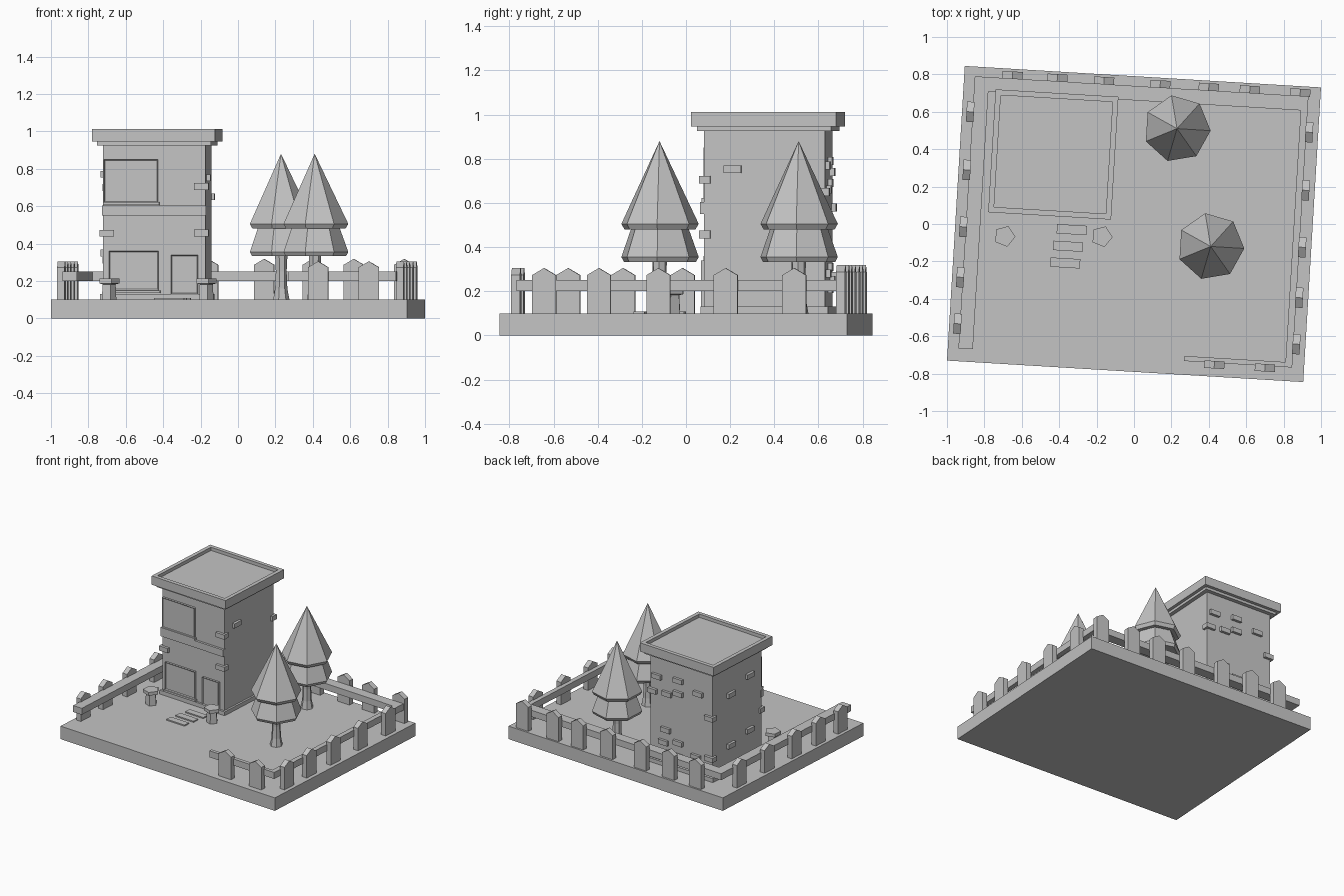
import bpy, bmesh, math
from mathutils import Matrix, Vector

cube = bpy.data.objects.get("Cube")
if cube:
    bpy.data.objects.remove(cube, do_unlink=True)

grey = bpy.data.materials.new("light_grey")
grey.use_nodes = True
grey.diffuse_color = (0.55, 0.55, 0.55, 1)
grey.node_tree.nodes["Principled BSDF"].inputs["Base Color"].default_value = (0.55, 0.55, 0.55, 1)

# The whole plot is turned slightly about the vertical axis
TURN = Matrix.Rotation(math.radians(-3.45), 4, 'Z')


def finish(name, bm):
    bmesh.ops.recalc_face_normals(bm, faces=bm.faces)
    bm.transform(TURN)
    mesh = bpy.data.meshes.new(name)
    bm.to_mesh(mesh)
    bm.free()
    mesh.materials.append(grey)
    obj = bpy.data.objects.new(name, mesh)
    bpy.context.collection.objects.link(obj)
    return obj


def add_box(bm, x0, x1, y0, y1, z0, z1):
    m = Matrix.Translation(((x0 + x1) / 2, (y0 + y1) / 2, (z0 + z1) / 2))
    m = m @ Matrix.Diagonal((x1 - x0, y1 - y0, z1 - z0, 1))
    return bmesh.ops.create_cube(bm, size=1, matrix=m)["verts"]


def box(name, *bounds):
    bm = bmesh.new()
    add_box(bm, *bounds)
    return finish(name, bm)


def block(name, cx, cy, half, z0, z1):
    return box(name, cx - half, cx + half, cy - half, cy + half, z0, z1)


def lathe(name, x, y, profile, sides):
    """Faceted solid from (radius, height) rings, with capped ends."""
    bm = bmesh.new()
    rings = []
    for r, z in profile:
        ring = []
        for i in range(sides):
            a = math.tau * i / sides
            ring.append(bm.verts.new((x + r * math.cos(a), y + r * math.sin(a), z)))
        rings.append(ring)
    for low, high in zip(rings, rings[1:]):
        for i in range(sides):
            j = (i + 1) % sides
            bm.faces.new((low[i], low[j], high[j], high[i]))
    bm.faces.new(rings[0])
    bm.faces.new(rings[-1])
    bmesh.ops.remove_doubles(bm, verts=bm.verts, dist=0.0001)
    return finish(name, bm)


# Ground slab
GROUND = 0.1
box("ground_slab", -0.954, 0.954, -0.789, 0.789, 0, GROUND)

# Tower body, plinth and cornice
TX, TY, HALF = -0.453, 0.345, 0.275
LEFT, RIGHT = TX - HALF, TX + HALF
FRONT, BACK = TY - HALF, TY + HALF
block("tower_body", TX, TY, HALF, GROUND, 0.95)
block("tower_plinth", TX, TY, HALF + 0.015, GROUND, 0.13)
block("tower_cornice", TX, TY, HALF + 0.03, 0.925, 0.95)

# Roof slab with a sunken top
bm = bmesh.new()
R = HALF + 0.054
add_box(bm, TX - R, TX + R, TY - R, TY + R, 0.945, 1.012)
bm.normal_update()
top = max(bm.faces, key=lambda f: f.calc_center_median().z)
bmesh.ops.inset_individual(bm, faces=[top], thickness=0.042)
inner = bmesh.ops.extrude_discrete_faces(bm, faces=[top])["faces"][0]
bmesh.ops.translate(bm, verts=inner.verts, vec=(0, 0, -0.025))
finish("roof", bm)


# Front openings: shallow framed panels
def panel(name, x0, x1, z0, z1, depth=0.016):
    bm = bmesh.new()
    add_box(bm, x0, x1, FRONT - depth, FRONT + 0.01, z0, z1)
    bm.normal_update()
    face = min(bm.faces, key=lambda f: f.calc_center_median().y)
    bmesh.ops.inset_individual(bm, faces=[face], thickness=0.008)
    bmesh.ops.translate(bm, verts=face.verts, vec=(0, 0.005, 0))
    finish(name, bm)


panel("upper_window", -0.722, -0.432, 0.62, 0.85)
panel("lower_window", -0.694, -0.43, 0.15, 0.36)
panel("door", -0.362, -0.218, 0.13, 0.34)
box("upper_sill", -0.726, -0.425, FRONT - 0.025, FRONT + 0.01, 0.605, 0.622)
box("lower_sill", -0.7, -0.42, FRONT - 0.025, FRONT + 0.01, 0.135, 0.15)
box("floor_band", LEFT - 0.003, RIGHT + 0.003, FRONT - 0.018, FRONT + 0.01, 0.55, 0.603)

# Raised bricks: walls given as distance along the wall and height
bm = bmesh.new()
OUT, BW, BH = 0.02, 0.04, 0.018
back_bricks = [(.49, .77), (.3, .79), (.4, .66), (.3, .69), (.12, .74),
               (.41, .38), (.3, .31), (.43, .28), (.3, .21), (.14, .25)]
for u, z in back_bricks:
    add_box(bm, LEFT + u - BW, LEFT + u + BW, BACK - OUT, BACK + OUT, z - BH, z + BH)
for u, z in [(.2, .7), (.41, .77), (.2, .31), (.41, .35)]:
    add_box(bm, LEFT - OUT, LEFT + OUT, BACK - u - BW, BACK - u + BW, z - BH, z + BH)
add_box(bm, RIGHT - OUT, RIGHT + OUT, FRONT + 0.09, FRONT + 0.17, .735, .77)

# Corner bricks wrap both walls
for x, y, z in [(RIGHT, FRONT, .705), (RIGHT, FRONT, .457), (LEFT, FRONT, .455),
                (RIGHT, BACK, .65), (LEFT, BACK, .58), (LEFT, BACK, .27)]:
    sx = 1 if x == RIGHT else -1
    sy = 1 if y == BACK else -1
    xs = sorted((x + sx * 0.016, x - sx * 0.06))
    ys = sorted((y + sy * 0.02, y - sy * 0.03))
    add_box(bm, *xs, *ys, z - BH, z + BH)
finish("raised_bricks", bm)

# Trees: flared trunk and two seven-sided tiers
for name, wx, wy in [("back_tree", 0.23, 0.51), ("front_tree", 0.41, -0.12)]:
    p = TURN.inverted() @ Vector((wx, wy, 0))
    lathe(name + "_trunk", p.x, p.y,
          [(.045, GROUND), (.034, .16), (.03, .25), (.036, .37)], 7)
    lathe(name + "_lower_tier", p.x, p.y,
          [(.1, .345), (.168, .333), (.18, .355), (.135, .48), (.08, .5)], 7)
    lathe(name + "_upper_tier", p.x, p.y,
          [(.1, .49), (.165, .48), (.18, .505), (0, .88)], 7)

# Five-sided stools
for name, x, y in [("left_stool", -0.687, -0.107), ("right_stool", -0.168, -0.077)]:
    lathe(name, x, y, [(.042, GROUND), (.038, .182), (.058, .187), (.058, .212)], 5)

# Path slabs before the door
for i, x in enumerate((-0.33, -0.345, -0.355)):
    y = -0.05 - 0.09 * i
    box("path_slab", x - 0.08, x + 0.08, y - 0.025, y + 0.025, GROUND, GROUND + 0.009)

# Fence rails
RAIL = (0.2, 0.25)
box("left_rail", -0.897, -0.82, -0.72, 0.737, *RAIL)
box("back_rail", -0.897, 0.89, 0.66, 0.737, *RAIL)
box("right_rail", 0.853, 0.89, -0.715, 0.737, *RAIL)
box("front_rail", 0.312, 0.89, -0.715, -0.688, *RAIL)


# Fence pickets with pointed tops
def picket(name, x, y, along_y, peak=0.305):
    bm = bmesh.new()
    w, t = 0.054, 0.02
    outline = [(-w, GROUND), (w, GROUND), (w, peak - .032), (0, peak), (-w, peak - .032)]
    face = bm.faces.new([bm.verts.new((u, -t, z)) for u, z in outline])
    ext = bmesh.ops.extrude_face_region(bm, geom=[face])["geom"]
    bmesh.ops.translate(bm, verts=[v for v in ext if isinstance(v, bmesh.types.BMVert)],
                        vec=(0, 2 * t, 0))
    if along_y:
        bm.transform(Matrix.Rotation(math.pi / 2, 4, 'Z'))
    bm.transform(Matrix.Translation((x, y, 0)))
    finish(name, bm)


for y in (.546, .235, -.07, -.34, -.589):
    picket("left_picket", -0.91, y, True)
    picket("right_picket", 0.905, y, True)
for x in (-.696, -.456, -.206, .095, .355, .575, .845):
    picket("back_picket", x, 0.755, False, 0.318)
for x in (.474, .745):
    picket("front_picket", x, -0.725, False)
